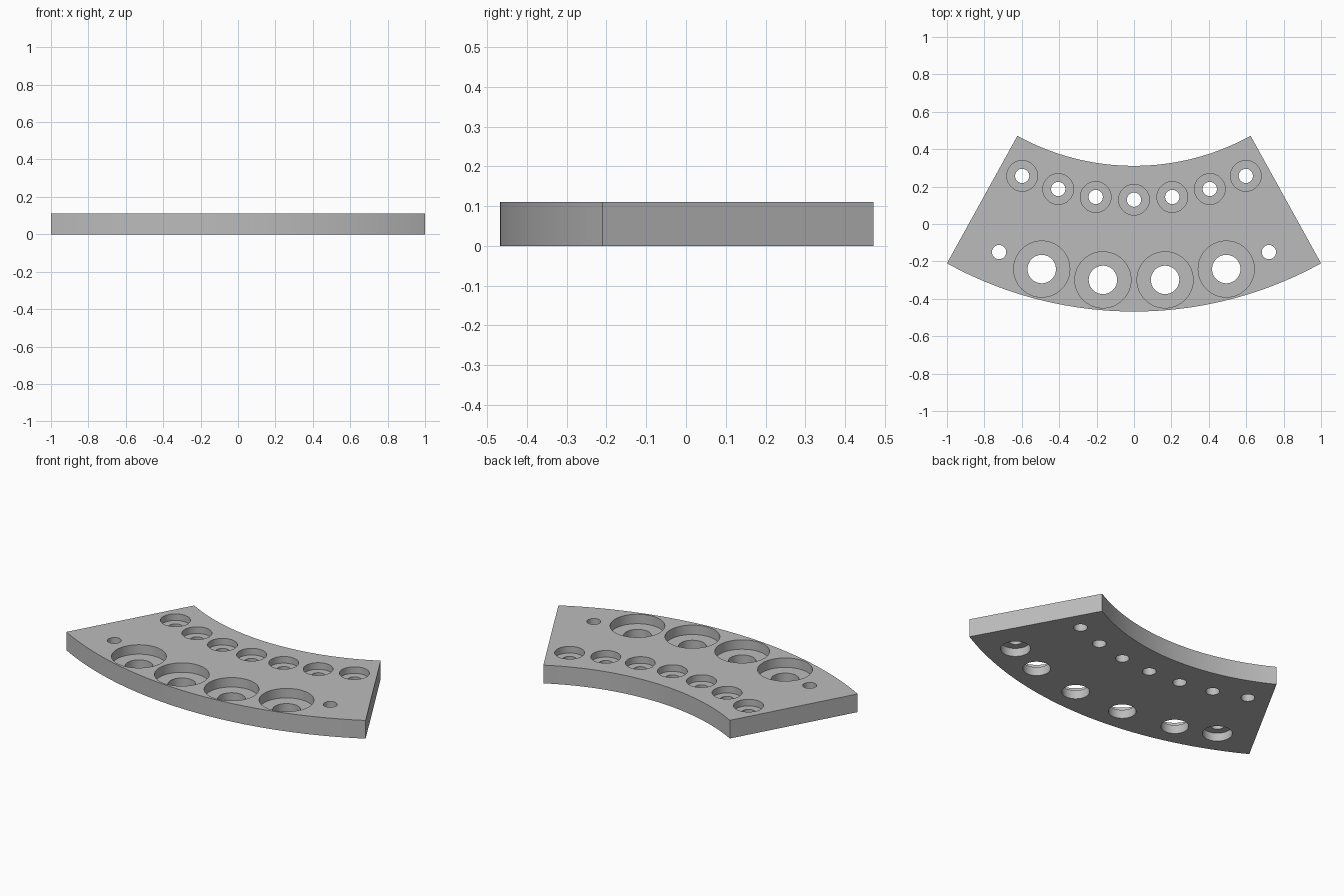
import bpy
import bmesh
from math import sin, cos, pi, radians

if "Cube" in bpy.data.objects:
    bpy.data.objects.remove(bpy.data.objects["Cube"])

HEIGHT = 0.11
CENTRE_Y = 1.6               # centre of the ring the plate is cut from
OUTER, INNER = 2.068, 1.289
HALF_ANGLE = radians(28.92)
ARC_STEPS = 64
HOLE_SIDES = 64
OVER = 0.02                  # how far cutters poke out of the plate


def polar(radius, angle):
    return radius * sin(angle), CENTRE_Y - radius * cos(angle)


def make_object(name, bm):
    bmesh.ops.recalc_face_normals(bm, faces=bm.faces)
    mesh = bpy.data.meshes.new(name)
    bm.to_mesh(mesh)
    bm.free()
    obj = bpy.data.objects.new(name, mesh)
    bpy.context.collection.objects.link(obj)
    return obj


def stepped_pin(bm, ring_radius, degrees, profile):
    """Solid of revolution from (radius, z) pairs, standing on the ring."""
    x, y = polar(ring_radius, radians(degrees))
    rings = []
    for r, z in profile:
        rings.append([bm.verts.new((x + r * cos(2 * pi * i / HOLE_SIDES),
                                    y + r * sin(2 * pi * i / HOLE_SIDES), z))
                      for i in range(HOLE_SIDES)])
    for low, high in zip(rings, rings[1:]):
        for i in range(HOLE_SIDES):
            j = (i + 1) % HOLE_SIDES
            bm.faces.new((low[i], low[j], high[j], high[i]))
    bm.faces.new(rings[0][::-1])
    bm.faces.new(rings[-1])


def top_bore(hole, bore, depth):
    floor = HEIGHT - depth
    return [(hole, -OVER), (hole, floor), (bore, floor), (bore, HEIGHT + OVER)]


# Plate: ring sector extruded upwards
bm = bmesh.new()
angles = [HALF_ANGLE * (2 * i / ARC_STEPS - 1) for i in range(ARC_STEPS + 1)]
outline = [polar(OUTER, a) for a in angles] + [polar(INNER, a) for a in reversed(angles)]
base = bm.faces.new([bm.verts.new((x, y, 0)) for x, y in outline])
top = bmesh.ops.extrude_face_region(bm, geom=[base])
bmesh.ops.translate(bm, vec=(0, 0, HEIGHT),
                    verts=[v for v in top["geom"] if isinstance(v, bmesh.types.BMVert)])
plate = make_object("curved_plate", bm)

# Cutters: inner row, outer row and the two end holes bored from below
bm = bmesh.new()
for step in range(-3, 4):
    stepped_pin(bm, 1.47, 8 * step, top_bore(0.038, 0.082, 0.04))
for degrees in (-15, -5, 5, 15):
    stepped_pin(bm, 1.906, degrees, top_bore(0.076, 0.15, 0.057))
for degrees in (-22.4, 22.4):
    stepped_pin(bm, 1.893, degrees,
                [(0.082, -OVER), (0.082, 0.05), (0.038, 0.05), (0.038, HEIGHT + OVER)])
cutter = make_object("hole_cutter", bm)
cutter.hide_render = True

# Cut the holes, then drop the cutter
bpy.ops.object.select_all(action='DESELECT')
plate.select_set(True)
bpy.context.view_layer.objects.active = plate
cut = plate.modifiers.new("holes", 'BOOLEAN')
cut.operation = 'DIFFERENCE'
cut.solver = 'EXACT'
cut.object = cutter
bpy.ops.object.modifier_apply(modifier=cut.name)
bpy.data.objects.remove(cutter)

# Grey metal finish
grey = (0.5, 0.5, 0.5, 1)
metal = bpy.data.materials.new("grey_metal")
metal.use_nodes = True
metal.diffuse_color = grey
metal.node_tree.nodes["Principled BSDF"].inputs["Base Color"].default_value = grey
plate.data.materials.clear()
plate.data.materials.append(metal)
bpy.ops.object.shade_smooth_by_angle(angle=radians(30))
